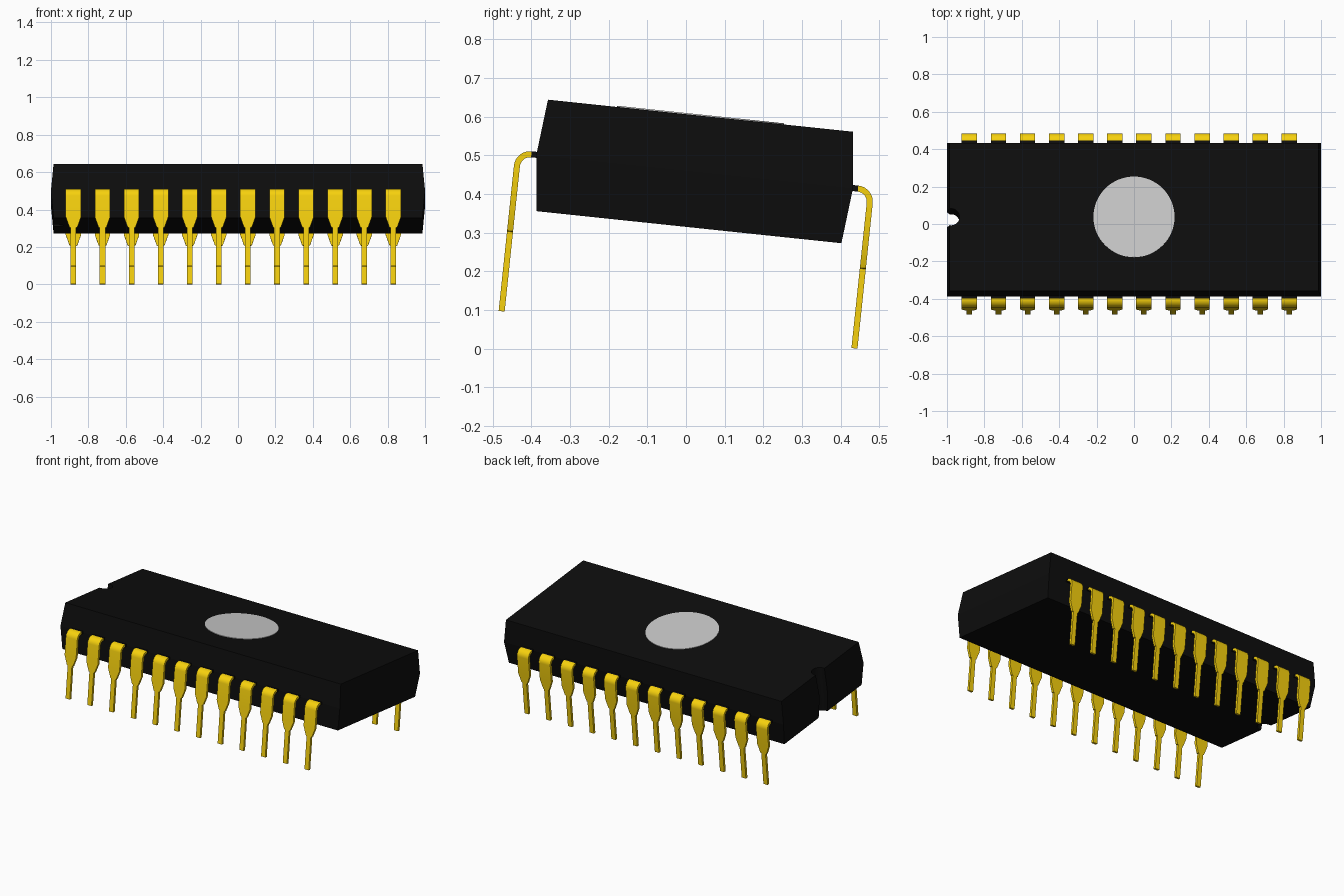
import bpy, bmesh
from math import radians, sin, cos, pi
from mathutils import Matrix

if "Cube" in bpy.data.objects:
    bpy.data.objects.remove(bpy.data.objects["Cube"])

# whole chip is tipped about x
TILT = Matrix.Translation((0, 0.0225, 0.4585)) @ Matrix.Rotation(radians(-6), 4, 'X')


def material(name, rgb):
    m = bpy.data.materials.new(name)
    m.diffuse_color = (*rgb, 1)
    m.use_nodes = True
    m.node_tree.nodes["Principled BSDF"].inputs["Base Color"].default_value = m.diffuse_color
    return m


BLACK = material("black_plastic", (0.004, 0.004, 0.004))
GOLD = material("gold_metal", (0.93, 0.64, 0.004))


def add(name, mesh, mat=None, local=Matrix()):
    ob = bpy.data.objects.new(name, mesh)
    bpy.context.collection.objects.link(ob)
    ob.matrix_world = TILT @ local
    if mat and not mesh.materials:
        mesh.materials.append(mat)
    return ob


def loft(name, loops):
    """Skin a list of equal quad loops and cap both ends."""
    bm = bmesh.new()
    rings = [[bm.verts.new(p) for p in loop] for loop in loops]
    for a, b in zip(rings, rings[1:]):
        for i in range(4):
            j = (i + 1) % 4
            bm.faces.new((a[i], a[j], b[j], b[i]))
    bm.faces.new(rings[0])
    bm.faces.new(rings[-1])
    bmesh.ops.recalc_face_normals(bm, faces=bm.faces)
    me = bpy.data.meshes.new(name)
    bm.to_mesh(me)
    bm.free()
    return me


def cylinder(name, r, depth, segs):
    bm = bmesh.new()
    bmesh.ops.create_cone(bm, cap_ends=True, segments=segs, radius1=r, radius2=r, depth=depth)
    me = bpy.data.meshes.new(name)
    bm.to_mesh(me)
    bm.free()
    return me


def activate(ob):
    bpy.ops.object.select_all(action='DESELECT')
    ob.select_set(True)
    bpy.context.view_layer.objects.active = ob


# body: three rectangles, widest at mid height
def rect(x, y, z):
    return [(-x, -y, z), (x, -y, z), (x, y, z), (-x, y, z)]


body = add("body", loft("body", [rect(0.986, 0.397, -0.145), rect(1.0, 0.412, 0),
                                 rect(0.986, 0.397, 0.145)]), BLACK)

# end notch through the full thickness
cutter = add("notch_cutter", cylinder("notch_cutter", 0.045, 0.6, 32), BLACK,
             Matrix.Translation((-0.978, 0, 0)))
cutter.hide_render = True
activate(body)
mod = body.modifiers.new("notch", 'BOOLEAN')
mod.operation, mod.object, mod.solver = 'DIFFERENCE', cutter, 'EXACT'
bpy.ops.object.modifier_apply(modifier=mod.name)
bpy.data.objects.remove(cutter)

# round window on top
window = add("window", cylinder("window", 0.217, 0.02, 64), None,
             Matrix.Translation((0, 0, 0.138)))
activate(window)
bpy.ops.object.shade_smooth_by_angle()

# lead centre line (y, z), direction angle, half width
T, W, S, N, R = 0.0078, 0.041, 0.021, 0.015, 0.034
Y, STUB = 0.459, 0.425
path = []
for i in range(9):
    a = pi / 2 * i / 8
    path.append((Y - R + R * sin(a), -R + R * cos(a), a, W))
path += [(Y, -0.147, pi / 2, W), (Y, -0.203, pi / 2, S),
         (Y, -0.205, pi / 2, N), (Y, -0.412, pi / 2, N)]
loops = []
for y, z, a, w in path:
    dy, dz = sin(a) * T, cos(a) * T
    loops.append([(-w, y + dy, z + dz), (w, y + dy, z + dz),
                  (w, y - dy, z - dz), (-w, y - dy, z - dz)])
lead_mesh = loft("lead", loops)

# black root of each lead, where it leaves the body
stub_mesh = loft("lead_stub", [[(-W, y, T), (W, y, T), (W, y, -T), (-W, y, -T)]
                               for y in (0.38, STUB)])

# twelve leads on each side
for side, turn in (("back", 0), ("front", pi)):
    for i in range(12):
        place = Matrix.Translation((-0.88 + i * 0.1555, 0, 0)) @ Matrix.Rotation(turn, 4, 'Z')
        lead = add(f"{side}_lead_{i + 1}", lead_mesh, GOLD, place)
        add(f"{side}_lead_stub_{i + 1}", stub_mesh, BLACK, place)
activate(lead)
bpy.ops.object.shade_smooth_by_angle()
